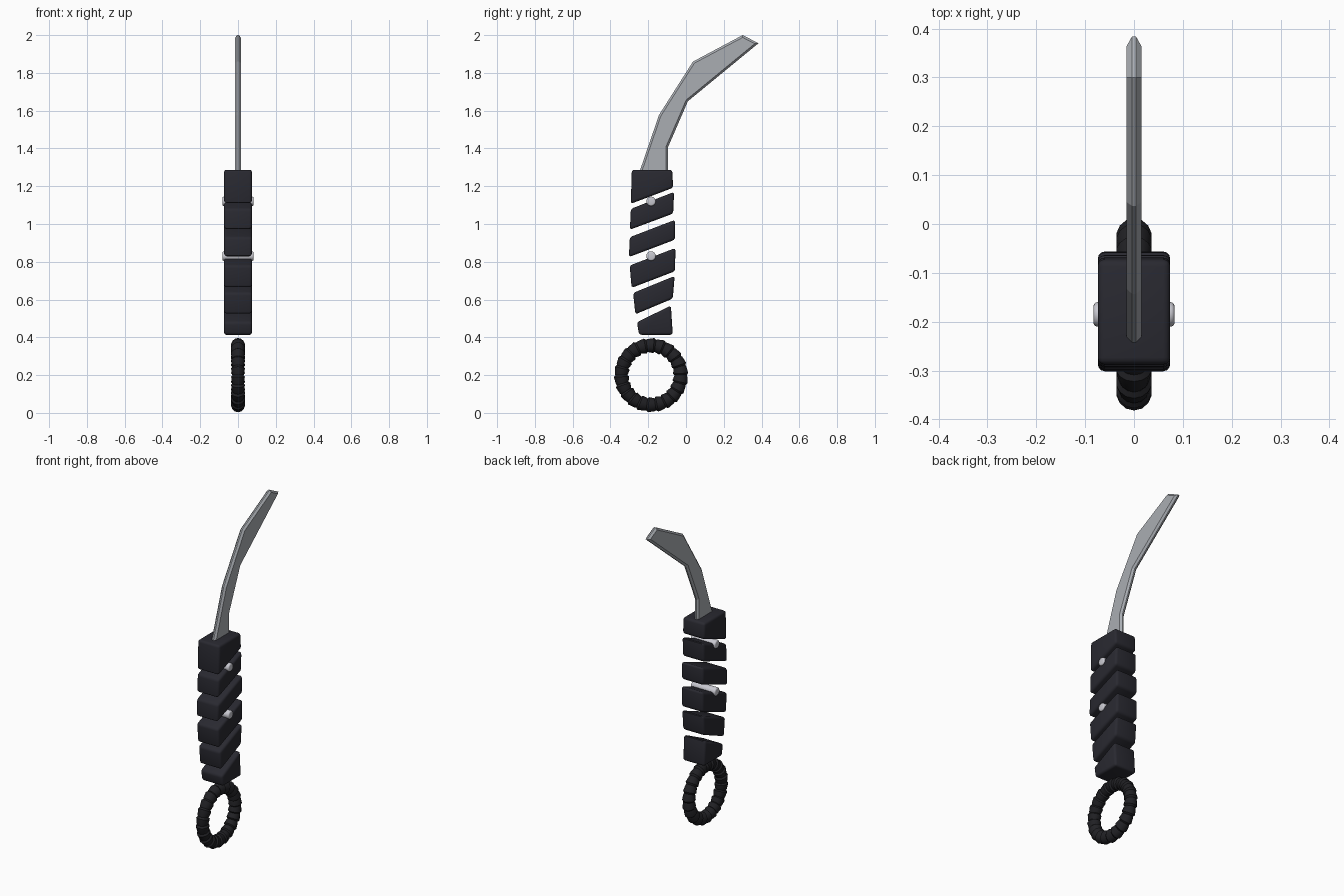
import bpy, bmesh
from math import pi, sin, cos, radians
from mathutils import Matrix

cube = bpy.data.objects.get("Cube")
if cube:
    bpy.data.objects.remove(cube, do_unlink=True)


def material(name, rgb):
    m = bpy.data.materials.new(name)
    m.use_nodes = True
    colour = (*rgb, 1)
    m.diffuse_color = colour
    bsdf = next(n for n in m.node_tree.nodes if n.type == 'BSDF_PRINCIPLED')
    bsdf.inputs["Base Color"].default_value = colour
    return m


STEEL = material("steel grey", (0.40, 0.42, 0.45))
PIN = material("pale metal", (0.58, 0.58, 0.63))
GRIP = material("charcoal grip", (0.022, 0.022, 0.03))
CORD = material("black cord", (0.015, 0.015, 0.018))


def finish(bm, name, mat, smooth=None):
    bmesh.ops.recalc_face_normals(bm, faces=bm.faces)
    mesh = bpy.data.meshes.new(name)
    bm.to_mesh(mesh)
    bm.free()
    mesh.materials.append(mat)
    ob = bpy.data.objects.new(name, mesh)
    bpy.context.collection.objects.link(ob)
    if smooth:
        bpy.ops.object.select_all(action='DESELECT')
        ob.select_set(True)
        bpy.context.view_layer.objects.active = ob
        bpy.ops.object.shade_smooth_by_angle(angle=radians(smooth))
    return ob


def slab(outline, half):
    """Side outline (y, z) extruded across x; returns the mesh and its rim edges."""
    bm = bmesh.new()
    caps = [bm.faces.new([bm.verts.new((x, y, z)) for y, z in outline])
            for x in (-half, half)]
    rim = [e for f in caps for e in f.edges]
    a, b = (list(f.verts) for f in caps)
    for i in range(len(a)):
        j = (i + 1) % len(a)
        bm.faces.new((a[i], a[j], b[j], b[i]))
    bmesh.ops.recalc_face_normals(bm, faces=bm.faces)
    return bm, rim


# Hooked blade with chamfered rims, its root sunk in the top grip block
blade = [(-0.257, 1.245), (-0.143, 1.577), (0.037, 1.86), (0.30, 2.0),
         (0.384, 1.957), (0.01, 1.65), (-0.095, 1.407), (-0.095, 1.245)]
bm, rim = slab(blade, 0.015)
bmesh.ops.bevel(bm, geom=rim, offset=0.011, segments=1, affect='EDGES')
finish(bm, "blade", STEEL)

# Slanted grip blocks: front bottom, back bottom, back top, front top
blocks = [
    [(-0.292, 1.107), (-0.068, 1.192), (-0.073, 1.287), (-0.287, 1.287)],
    [(-0.297, 0.97), (-0.068, 1.055), (-0.063, 1.17), (-0.292, 1.08)],
    [(-0.302, 0.825), (-0.058, 0.917), (-0.058, 1.022), (-0.298, 0.93)],
    [(-0.288, 0.662), (-0.058, 0.75), (-0.056, 0.873), (-0.298, 0.78)],
    [(-0.268, 0.522), (-0.07, 0.605), (-0.06, 0.725), (-0.28, 0.635)],
    [(-0.248, 0.413), (-0.07, 0.413), (-0.08, 0.568), (-0.26, 0.48)],
]
for i, outline in enumerate(blocks):
    bm, rim = slab(outline, 0.074)
    bmesh.ops.bevel(bm, geom=list(bm.edges), offset=0.014, segments=3,
                    profile=0.5, affect='EDGES')
    finish(bm, f"grip_block_{i + 1}", GRIP, 40)

# Cross pins with rounded heads
for name, z in (("upper_pin", 1.12), ("lower_pin", 0.83)):
    bm = bmesh.new()
    place = Matrix.Translation((0, -0.185, z)) @ Matrix.Rotation(pi / 2, 4, 'Y')
    bmesh.ops.create_cone(bm, cap_ends=True, segments=16, radius1=0.025,
                          radius2=0.025, depth=0.166, matrix=place)
    rims = [e for e in bm.edges
            if abs(e.verts[0].co.x - e.verts[1].co.x) < 0.001]
    bmesh.ops.bevel(bm, geom=rims, offset=0.008, segments=3, profile=0.5,
                    affect='EDGES')
    finish(bm, name, PIN, 40)

# Cord-wrapped finger ring: a torus whose tube swells at every turn
TURNS, SIDES = 22, 14
stations = [((t + phase) / TURNS, r) for t in range(TURNS)
            for phase, r in ((0, 0.032), (0.2, 0.04), (0.85, 0.035))]
bm = bmesh.new()
rings = []
for u, r in stations:
    a = 2 * pi * u
    loop = []
    for k in range(SIDES):
        b = 2 * pi * k / SIDES
        d = 0.157 + r * cos(b)
        loop.append(bm.verts.new((0.93 * r * sin(b), -0.185 + d * cos(a),
                                  0.2 + d * sin(a))))
    rings.append(loop)
for i, p in enumerate(rings):
    q = rings[(i + 1) % len(rings)]
    for k in range(SIDES):
        n = (k + 1) % SIDES
        bm.faces.new((p[k], p[n], q[n], q[k]))
finish(bm, "finger_ring", CORD, 30)
